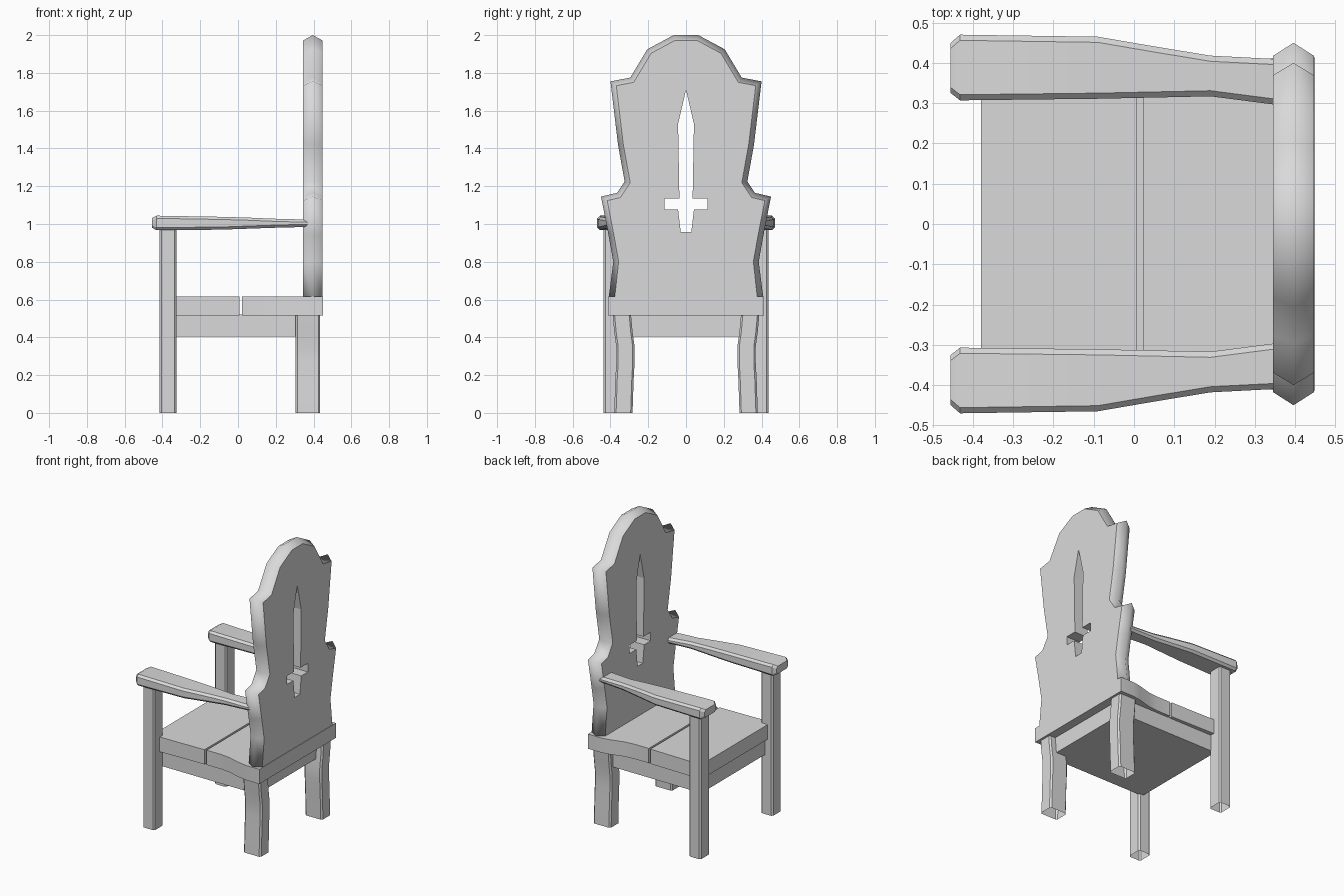
import bpy, bmesh
from mathutils import Vector

if "Cube" in bpy.data.objects:
    bpy.data.objects.remove(bpy.data.objects["Cube"], do_unlink=True)

GREY = (0.7, 0.7, 0.7, 1.0)
mat = bpy.data.materials.new("plain_grey")
mat.use_nodes = True
mat.diffuse_color = GREY
mat.node_tree.nodes["Principled BSDF"].inputs["Base Color"].default_value = GREY


def finish(name, bm, smooth=True):
    bmesh.ops.recalc_face_normals(bm, faces=bm.faces)
    mesh = bpy.data.meshes.new(name)
    bm.to_mesh(mesh)
    bm.free()
    mesh.materials.append(mat)
    obj = bpy.data.objects.new(name, mesh)
    bpy.context.collection.objects.link(obj)
    bpy.ops.object.select_all(action="DESELECT")
    obj.select_set(True)
    bpy.context.view_layer.objects.active = obj
    if smooth:
        bpy.ops.object.shade_smooth_by_angle(angle=0.5)
    return obj


def loft(rings, cap=True):
    """Skin a list of equal-length point rings."""
    bm = bmesh.new()
    rows = [[bm.verts.new(p) for p in ring] for ring in rings]
    n = len(rows[0])
    for a, b in zip(rows, rows[1:]):
        for i in range(n):
            j = (i + 1) % n
            bm.faces.new((a[i], a[j], b[j], b[i]))
    if cap:
        bm.faces.new(rows[0])
        bm.faces.new(rows[-1])
    return bm


def chamfered(u0, u1, v0, v1, c):
    """Rectangle with cut corners."""
    return [(u0 + c, v0), (u1 - c, v0), (u1, v0 + c), (u1, v1 - c),
            (u1 - c, v1), (u0 + c, v1), (u0, v1 - c), (u0, v0 + c)]


def mirrored(half):
    """Close a half outline across the middle."""
    return half + [(-y, z) for y, z in reversed(half) if y > 0]


def inset(points, d):
    """Mitred inward offset of a counter-clockwise outline."""
    out = []
    for i, p in enumerate(points):
        a, b, c = (Vector(points[k % len(points)]) for k in (i - 1, i, i + 1))
        n1 = Vector((a.y - b.y, b.x - a.x)).normalized()
        n2 = Vector((b.y - c.y, c.x - b.x)).normalized()
        out.append(tuple(b + (n1 + n2) * d / (1 + n1.dot(n2))))
    return out


# Back panel: scalloped outline with a ridged rim
outline = mirrored([(0.41, 0.605), (0.385, 0.8), (0.41, 0.94), (0.45, 1.145),
                    (0.365, 1.165), (0.325, 1.225), (0.36, 1.42), (0.4, 1.755),
                    (0.295, 1.775), (0.205, 1.925), (0.065, 2.0)])
inner = [(y, max(z, 0.605) if z > 0.66 else 0.605) for y, z in inset(outline, 0.028)]
MID = 0.396
bm = loft([[(x, y, z) for y, z in ring]
           for x, ring in ((0.345, inner), (MID, outline), (0.447, inner))])
for f in bm.faces:
    f.smooth = len(f.verts) == 4
for e in bm.edges:
    on_ridge = all(abs(v.co.x - MID) < 0.001 for v in e.verts)
    e.smooth = on_ridge or e.calc_face_angle(0) < 0.7
panel = finish("back_panel", bm, smooth=False)

# Dagger-shaped opening cut through the panel
dagger = mirrored([(0.028, 0.957), (0.042, 1.077), (0.113, 1.077), (0.113, 1.135),
                   (0.035, 1.135), (0.042, 1.53), (0, 1.71)])
cutter = finish("dagger_cutter",
                loft([[(x, y, z) for y, z in dagger] for x in (0.2, 0.6)]), smooth=False)
cutter.hide_render = True
cut = panel.modifiers.new("dagger_opening", "BOOLEAN")
cut.operation = "DIFFERENCE"
cut.solver = "EXACT"
cut.object = cutter
bpy.context.view_layer.objects.active = panel
bpy.ops.object.modifier_apply(modifier=cut.name)
bpy.data.objects.remove(cutter, do_unlink=True)

# Seat planks with softened edges
planks = {"front_seat_plank": [(-0.38, 0.38), (0.008, 0.372)],
          "rear_seat_plank": [(0.022, 0.37), (0.13, 0.37), (0.2, 0.378),
                              (0.29, 0.403), (0.35, 0.413), (0.45, 0.413)]}
for name, side in planks.items():
    plan = side + [(x, -y) for x, y in reversed(side)]
    bm = loft([[(x, y, z) for x, y in plan] for z in (0.515, 0.615)])
    sharp = [e for e in bm.edges if e.calc_face_angle(0) > 0.8]
    bmesh.ops.bevel(bm, geom=sharp, offset=0.011, segments=1, affect="EDGES")
    finish(name, bm)

# Solid apron under the seat
finish("seat_apron", loft([[(x, y, z) for x, y in
                            ((-0.36, -0.35), (0.39, -0.35), (0.39, 0.35), (-0.36, 0.35))]
                           for z in (0.405, 0.52)]))

for label, s in (("left", 1), ("right", -1)):
    # Straight front leg, open at the foot
    finish(f"{label}_front_leg",
           loft([[(x, s * y, z) for x, y in chamfered(-0.415, -0.325, 0.337, 0.437, 0.01)]
                 for z in (0, 0.99)], cap=False))

    # Gently bowed rear leg, open at the foot
    bow = [(0, 0.283), (0.18, 0.277), (0.27, 0.272), (0.35, 0.272), (0.43, 0.283), (0.53, 0.292)]
    finish(f"{label}_rear_leg",
           loft([[(x, s * y, z) for x, y in chamfered(0.305, 0.435, inner_y, inner_y + 0.097, 0.01)]
                 for z, inner_y in bow], cap=False))

    # Tapering armrest
    sections = [(-0.455, 0.325, 0.45, 0.98, 1.032), (-0.432, 0.307, 0.47, 0.967, 1.044),
                (-0.09, 0.311, 0.465, 0.97, 1.038), (0.05, 0.314, 0.441, 0.975, 1.034),
                (0.19, 0.317, 0.418, 0.98, 1.028), (0.345, 0.297, 0.41, 0.984, 1.024),
                (0.39, 0.293, 0.407, 0.985, 1.022)]
    finish(f"{label}_armrest",
           loft([[(x, s * y, z) for y, z in chamfered(y0, y1, z0, z1, 0.014)]
                 for x, y0, y1, z0, z1 in sections]))
